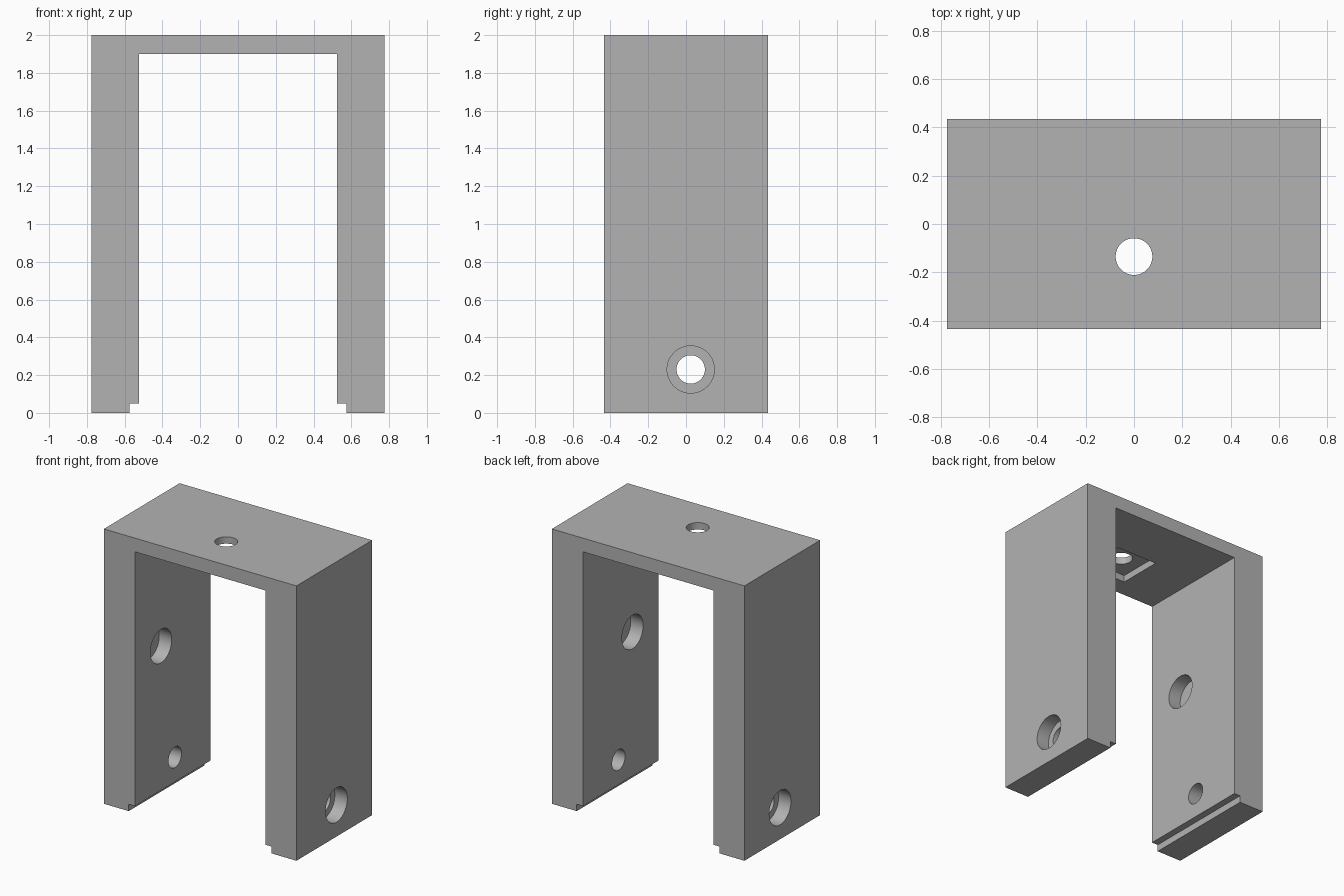
import bpy
import bmesh
from math import pi, radians
from mathutils import Matrix

if "Cube" in bpy.data.objects:
    bpy.data.objects.remove(bpy.data.objects["Cube"], do_unlink=True)

HALF_X, HALF_Y, HEIGHT = 0.775, 0.435, 2.0
INNER_X, ROOF_Z = 0.525, 1.9
SCREW_Y, SCREW_Z = 0.025, 0.23       # screw holes near the feet
MAGNET_Y, MAGNET_Z = -0.135, 1.1     # blind pockets and roof hole line

grey = bpy.data.materials.new("light_grey")
grey.use_nodes = True
colour = (0.45, 0.45, 0.45, 1)
grey.diffuse_color = colour
grey.node_tree.nodes["Principled BSDF"].inputs["Base Color"].default_value = colour


def make_object(name, bm):
    bmesh.ops.recalc_face_normals(bm, faces=bm.faces)
    mesh = bpy.data.meshes.new(name)
    bm.to_mesh(mesh)
    bm.free()
    mesh.materials.append(grey)
    obj = bpy.data.objects.new(name, mesh)
    bpy.context.collection.objects.link(obj)
    return obj


def cut(target, bm):
    """Subtract a temporary solid from the target."""
    cutter = make_object("cutter", bm)
    cutter.hide_render = True
    mod = target.modifiers.new("cut", "BOOLEAN")
    mod.operation, mod.solver, mod.object = "DIFFERENCE", "EXACT", cutter
    bpy.context.view_layer.objects.active = target
    bpy.ops.object.modifier_apply(modifier=mod.name)
    bpy.data.objects.remove(cutter, do_unlink=True)


def drill(target, centre, radius, depth, along_x=True):
    turn = Matrix.Rotation(pi / 2, 4, "Y") if along_x else Matrix.Identity(4)
    bm = bmesh.new()
    bmesh.ops.create_cone(bm, cap_ends=True, segments=64, radius1=radius, radius2=radius,
                          depth=depth, matrix=Matrix.Translation(centre) @ turn)
    cut(target, bm)


# Arch body with rebated feet, extruded from its front outline
half = [(INNER_X, ROOF_Z), (INNER_X, 0.05), (0.575, 0.05), (0.575, 0),
        (HALF_X, 0), (HALF_X, HEIGHT)]
outline = half + [(-x, z) for x, z in reversed(half)]
bm = bmesh.new()
face = bm.faces.new([bm.verts.new((x, -HALF_Y, z)) for x, z in outline])
side = bmesh.ops.extrude_face_region(bm, geom=[face])
bmesh.ops.translate(bm, vec=(0, 2 * HALF_Y, 0),
                    verts=[v for v in side["geom"] if isinstance(v, bmesh.types.BMVert)])
arch = make_object("arch_bracket", bm)

# Counterbored screw holes and blind inner pockets in both legs
for s in (-1, 1):
    drill(arch, (s * HALF_X, SCREW_Y, SCREW_Z), 0.125, 0.2)
    drill(arch, (s * 0.65, SCREW_Y, SCREW_Z), 0.075, 0.5)
    drill(arch, (s * INNER_X, MAGNET_Y, MAGNET_Z), 0.122, 0.2)

# Square nut recess under the roof, with a hole through it
bm = bmesh.new()
bmesh.ops.create_cube(bm, size=1, matrix=Matrix.Translation((0, MAGNET_Y, ROOF_Z))
                      @ Matrix.Diagonal((0.33, 0.33, 0.1, 1)))
cut(arch, bm)
drill(arch, (0, MAGNET_Y, 1.95), 0.076, 0.4, along_x=False)

# Smooth bores, crisp edges
bpy.ops.object.select_all(action="DESELECT")
arch.select_set(True)
bpy.context.view_layer.objects.active = arch
bpy.ops.object.shade_smooth_by_angle(angle=radians(30))
